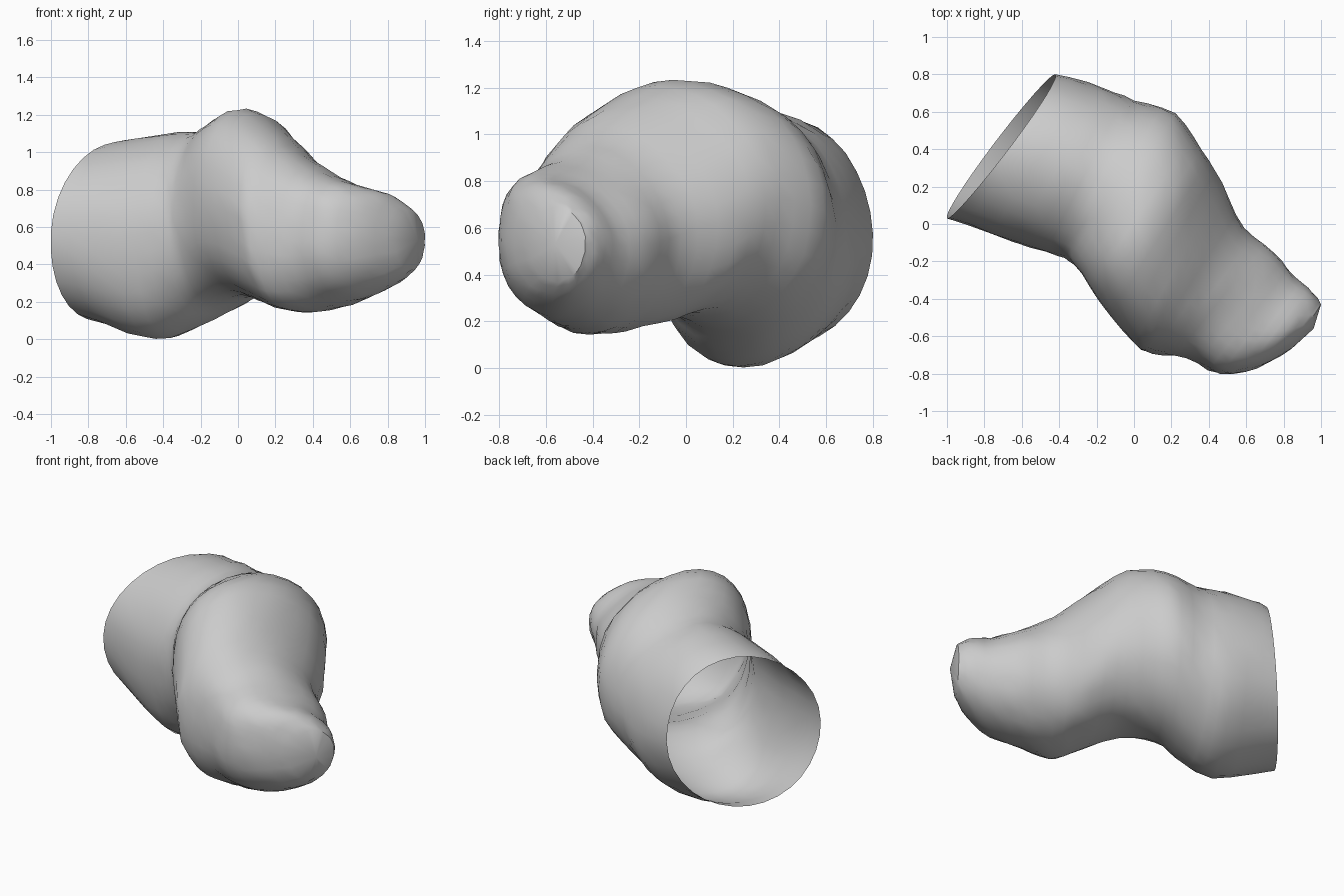
import bpy
import bmesh
import math
import random
from mathutils import Vector

random.seed(4)
SIDES = 32      # points around each ring
STEPS = 3       # rings between neighbouring sections
ROUGHNESS = 0.005

default_cube = bpy.data.objects.get("Cube")
if default_cube:
    bpy.data.objects.remove(default_cube, do_unlink=True)

# Cross-sections from the open end to the toe:
# outer side x, y; inner side x, y; bottom z, top z,
# sideways shift of the ridge and of the sole,
# roundness of the upper and the lower half (lower is boxier)
SECTIONS = [
    (-1.0, .03, -.42, .8, .1, 1.05, .04, -.02, 1, 1),
    (-.64, -.1, -.16, .73, 0, 1.1, .02, -.08, 1, 1),
    (-.41, -.17, 0, .66, .07, 1.11, 0, -.05, 1, 1),
    (-.32, -.22, .22, .59, .16, 1.18, -.04, -.03, .95, .95),
    (-.19, -.4, .36, .4, .23, 1.23, -.07, -.03, .97, .92),
    (0, -.64, .47, .22, .18, 1.12, -.07, -.04, 1.08, .86),
    (.1, -.69, .59, -.02, .145, 1.0, -.08, -.04, 1.05, .88),
    (.28, -.72, .75, -.15, .165, .89, -.1, -.01, 1, .94),
    (.46, -.8, .86, -.28, .22, .83, -.1, 0, .97, .97),
    (.66, -.77, .96, -.37, .29, .78, -.05, 0, 1, 1),
    (.84, -.67, 1.0, -.43, .37, .69, 0, 0, 1, 1),
]


def blend(before, a, b, after, t):
    """Smooth curve through a and b, guided by their neighbours."""
    return [0.5 * (2 * q + (r - p) * t + (2 * p - 5 * q + 4 * r - s) * t ** 2
                   + (3 * q - p - 3 * r + s) * t ** 3)
            for p, q, r, s in zip(before, a, b, after)]


def smooth_sections(sections):
    """Fill in extra sections between the given ones."""
    last = len(sections) - 1
    result = []
    for i in range(last):
        around = [sections[min(max(i + k, 0), last)] for k in (-1, 0, 1, 2)]
        result += [blend(*around, step / STEPS) for step in range(STEPS)]
    return result + [sections[-1]]


def add_ring(bm, section, rough, lean):
    """Make one oval ring; lean pushes its lower edge out and its top in."""
    ax, ay, bx, by, bottom, top, ridge, sole, upper, lower = section
    centre = Vector(((ax + bx) / 2, (ay + by) / 2, (bottom + top) / 2))
    half = Vector((bx - ax, by - ay, 0)) / 2
    side = half.normalized()
    forward = Vector((side.y, -side.x, 0))
    ring = []
    for k in range(SIDES):
        angle = math.tau * k / SIDES
        above = k < SIDES / 2
        power, shift = (upper, ridge) if above else (lower, sole)
        c, s = [math.copysign(abs(v) ** power, v)
                for v in (math.cos(angle), math.sin(angle))]
        co = centre + half * c + side * shift * s ** 2 + forward * lean * s
        co.z += s * (top - bottom) / 2
        outward = (co - centre).normalized()
        ring.append(bm.verts.new(co + outward * random.uniform(-rough, rough)))
    return ring


# Hollow bent shell, open at the back with a slanted rim
bm = bmesh.new()
rings = [add_ring(bm, section, ROUGHNESS if i else 0, 0 if i else .04)
         for i, section in enumerate(smooth_sections(SECTIONS))]
for near, far in zip(rings, rings[1:]):
    for k in range(SIDES):
        n = (k + 1) % SIDES
        bm.faces.new((near[k], near[n], far[n], far[k]))

# Blunt toe cap
tip = bm.verts.new((.96, -.56, .53))
for k in range(SIDES):
    bm.faces.new((rings[-1][k], rings[-1][(k + 1) % SIDES], tip))

bmesh.ops.recalc_face_normals(bm, faces=bm.faces)
mesh = bpy.data.meshes.new("bent_shell")
bm.to_mesh(mesh)
bm.free()
shell = bpy.data.objects.new("bent_shell", mesh)
bpy.context.collection.objects.link(shell)

# Plain grey surface
grey = bpy.data.materials.new("light_grey")
grey.use_nodes = True
colour = (.6, .6, .6, 1)
grey.diffuse_color = colour
grey.node_tree.nodes["Principled BSDF"].inputs["Base Color"].default_value = colour
mesh.materials.append(grey)

bpy.ops.object.select_all(action="DESELECT")
shell.select_set(True)
bpy.context.view_layer.objects.active = shell
bpy.ops.object.shade_smooth_by_angle(angle=math.radians(40))
